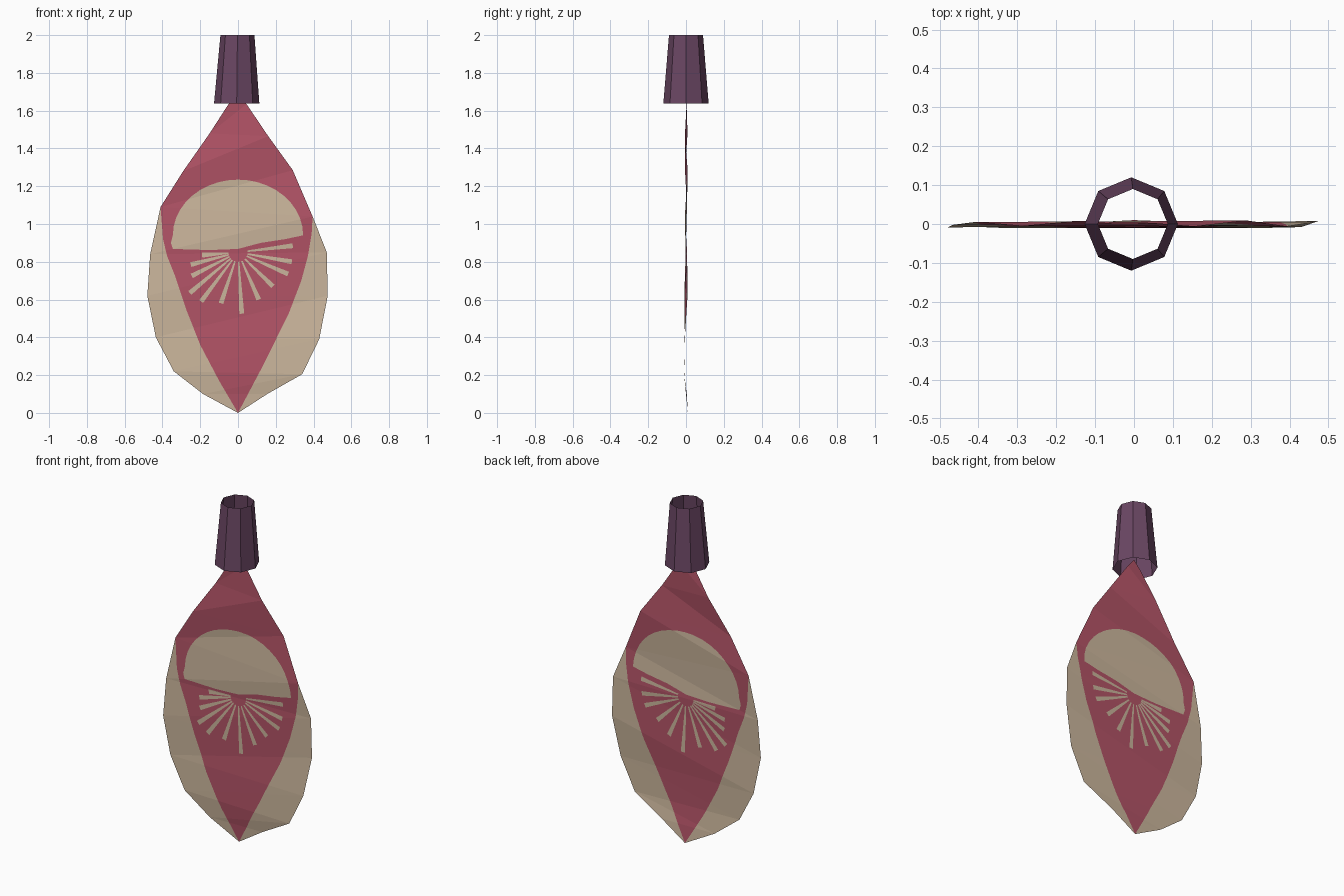
import bpy, bmesh, math
from mathutils import Vector, geometry

if "Cube" in bpy.data.objects:
    bpy.data.objects.remove(bpy.data.objects["Cube"])


def material(name, rgb):
    m = bpy.data.materials.new(name)
    m.diffuse_color = (*rgb, 1)
    m.use_nodes = True
    m.node_tree.nodes["Principled BSDF"].inputs["Base Color"].default_value = m.diffuse_color
    return m


RED = material("dusty red", (0.45, 0.088, 0.135))
TAN = material("tan", (0.60, 0.47, 0.335))
PURPLE = material("dark purple", (0.145, 0.062, 0.125))


def add_object(name, bm, mats):
    me = bpy.data.meshes.new(name)
    bm.to_mesh(me)
    bm.free()
    for m in mats:
        me.materials.append(m)
    ob = bpy.data.objects.new(name, me)
    bpy.context.collection.objects.link(ob)
    return ob


def inside(p, poly):
    hit = False
    for a, b in zip(poly, poly[1:] + poly[:1]):
        if (a[1] > p[1]) != (b[1] > p[1]):
            if p[0] < a[0] + (p[1] - a[1]) / (b[1] - a[1]) * (b[0] - a[0]):
                hit = not hit
    return hit


# Blade rim: (x, z, y) up each side, the y wobble gives the bent facets
bottom, top = (0, 0.0, 0.01), (0, 1.69, 0.0)
left = [(-.185, .10, 0.0), (-.34, .22, -.01), (-.435, .40, -.006), (-.48, .62, -.009),
        (-.465, .84, -.002), (-.41, 1.09, .005), (-.29, 1.28, -.005),
        (-.15, 1.48, .008), (-.05, 1.635, 0.0)]
right = [(.155, .10, .004), (.34, .205, -.010), (.43, .39, -.008), (.475, .62, .008),
         (.47, .85, .006), (.395, 1.04, -.006), (.29, 1.285, .009),
         (.16, 1.465, -.006), (.045, 1.635, .003)]
outline = [bottom] + right + [top] + left[::-1]

# Bent strip of large triangles spanning the blade
strip = [(bottom, right[0], left[0]), (left[-1], right[-1], top)]
for i in range(len(left) - 1):
    strip += [(left[i], right[i], right[i + 1]), (left[i], right[i + 1], left[i + 1])]

# Painted shapes: red field, tan dome and tan rays
field = ([(0, 0), (.14, .265), (.27, .53), (.335, .70), (.37, .83), (.39, .95)]
         + [p[:2] for p in right[5:]] + [top[:2]] + [p[:2] for p in left[5:][::-1]]
         + [(-.397, .92), (-.375, .83), (-.335, .73), (-.275, .55), (-.20, .36), (-.10, .17)])
dome = [(.345 * math.cos(a), .94 + .295 * math.sin(a))
        for a in (math.pi * i / 20 for i in range(21))]
dome += [(-.355, .90), (-.345, .868), (-.15, .862), (0, .868), (.12, .90), (.25, .92)]
ray_tips = [(.29, .885), (.285, .80), (.265, .735), (.185, .67), (.11, .60), (.02, .525),
            (-.09, .58), (-.195, .59), (-.255, .635), (-.245, .725), (-.25, .785), (-.19, .835)]
rays = []
for tip in ray_tips:
    c, t = Vector((0, .85)), Vector(tip)
    d = (t - c).normalized()
    n = Vector((-d.y, d.x))
    s = c + d * .05
    rays.append([tuple(s + n * .004), tuple(s - n * .004),
                 tuple(t - n * .013), tuple(t + n * .013)])

# Cut all shapes into the blade with a constrained triangulation
pts, edges = [], []
for loop in [outline, field, dome] + rays + strip:
    k, n = len(pts), len(loop)
    pts += [Vector(p[:2]) for p in loop]
    edges += [(k + i, k + (i + 1) % n) for i in range(n)]
verts, _, tris, *_ = geometry.delaunay_2d_cdt(pts, edges, [], 1, 1e-5)

bm = bmesh.new()
bvs = [bm.verts.new((v.x, 0, v.y)) for v in verts]
rim = [p[:2] for p in outline]
for t in tris:
    c = sum((verts[i] for i in t), Vector((0, 0))) / 3
    if not inside(c, rim):
        continue
    f = bm.faces.new([bvs[i] for i in t])
    tan = not inside(c, field) or any(inside(c, s) for s in [dome] + rays)
    f.material_index = int(tan)
    # lift the corners onto the bent strip triangle
    for tri in strip:
        if inside(c, [p[:2] for p in tri]):
            a, b, d = (Vector((p[0], p[1], p[2])) for p in tri)
            nrm = (b - a).cross(d - a)
            for i in t:
                v = verts[i]
                bvs[i].co.y = a.z - (nrm.x * (v.x - a.x) + nrm.y * (v.y - a.y)) / nrm.z
            break
bmesh.ops.delete(bm, geom=[v for v in bm.verts if not v.link_faces], context='VERTS')
add_object("blade", bm, [RED, TAN])

# Handle: open tapered eight-sided tube
bm = bmesh.new()
rings = []
for z, r, cx in ((1.638, .12, -.007), (2.0, .09, -.003)):
    rings.append([bm.verts.new((cx + r * math.cos(i * math.pi / 4),
                                r * math.sin(i * math.pi / 4), z)) for i in range(8)])
for i in range(8):
    j = (i + 1) % 8
    bm.faces.new((rings[0][i], rings[0][j], rings[1][j], rings[1][i]))
add_object("handle", bm, [PURPLE])
